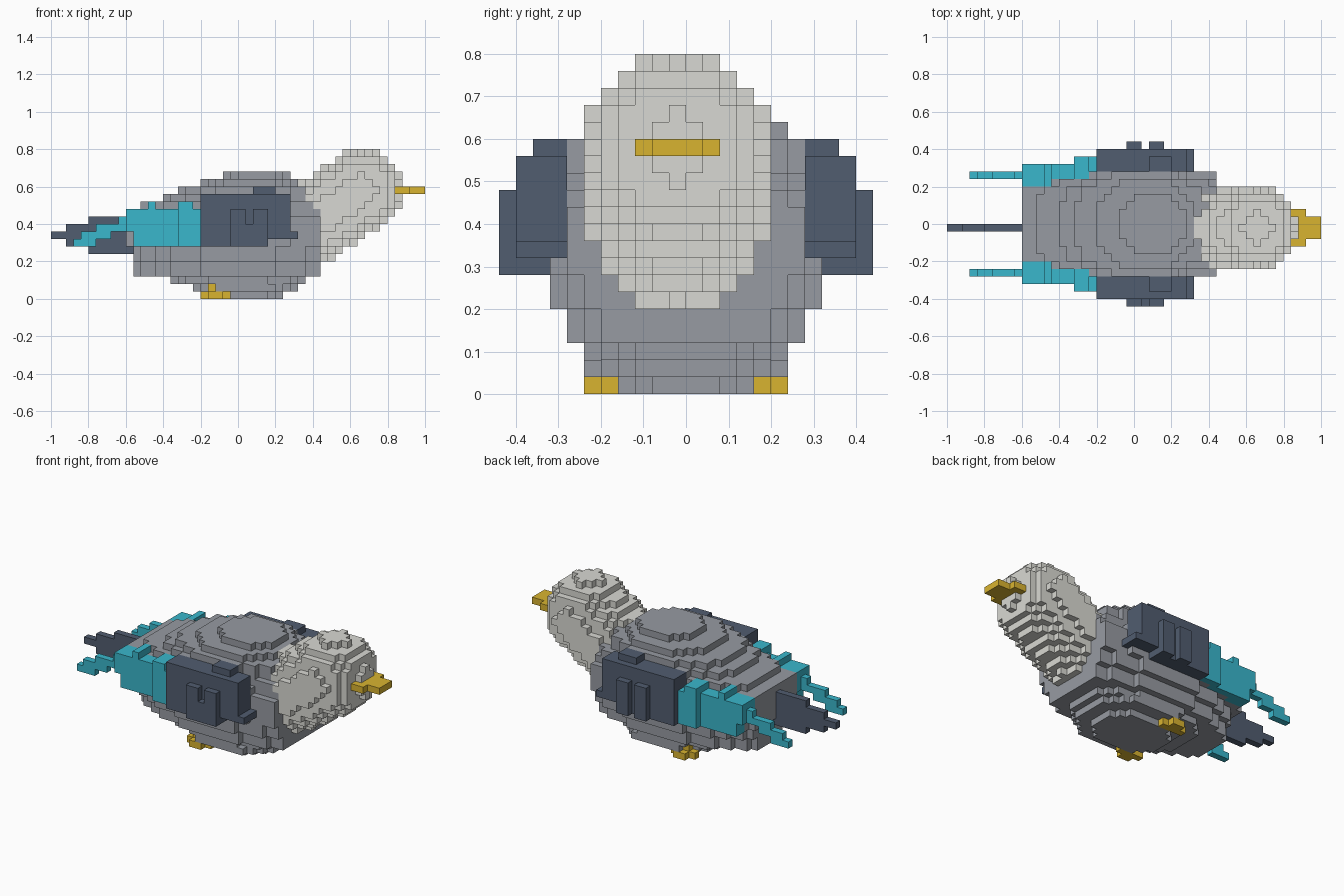
import bpy, bmesh
from mathutils import Vector

V = 0.04  # block size

cube = bpy.data.objects.get("Cube")
if cube:
    bpy.data.objects.remove(cube, do_unlink=True)


def srgb(r, g, b):
    lin = [(c / 255 / 12.92 if c < 10 else ((c / 255 + 0.055) / 1.055) ** 2.4) for c in (r, g, b)]
    return (*lin, 1.0)


def material(name, color):
    m = bpy.data.materials.new(name)
    m.use_nodes = True
    m.diffuse_color = color
    bsdf = next(n for n in m.node_tree.nodes if n.type == 'BSDF_PRINCIPLED')
    bsdf.inputs["Base Color"].default_value = color
    bsdf.inputs["Roughness"].default_value = 0.8
    return m


grey = material("body grey", srgb(151, 155, 162))
light = material("pale grey", srgb(217, 217, 211))
slate = material("dark slate", srgb(81, 93, 112))
teal = material("teal", srgb(58, 183, 204))
yellow = material("ochre yellow", srgb(217, 180, 48))

cells = {}  # (i, j, k) -> part name; later parts replace earlier ones


def box(part, i0, i1, j0, j1, k0, k1):
    """Fill an inclusive range of blocks."""
    for i in range(i0, i1 + 1):
        for j in range(j0, j1 + 1):
            for k in range(k0, k1 + 1):
                cells[i, j, k] = part


def pair(name, i0, i1, j0, j1, k0, k1):
    """Fill blocks on the left (+y) and mirrored on the right (-y)."""
    box("left_" + name, i0, i1, j0, j1, k0, k1)
    box("right_" + name, i0, i1, -1 - j1, -1 - j0, k0, k1)


# Teal wing feathers, with a thin stepped tip
pair("wing_feathers", -14, -6, 5, 7, 7, 11)
pair("wing_feathers", -15, -15, 5, 7, 9, 11)
pair("wing_feathers", -12, -12, 5, 7, 12, 12)
pair("wing_feathers", -8, -7, 5, 8, 7, 12)
pair("wing_feathers", -6, -6, 8, 8, 7, 11)
for i0, i1, k0, k1 in ((-16, -16, 9, 10), (-18, -17, 9, 9), (-19, -18, 8, 9),
                       (-21, -19, 8, 8), (-22, -20, 7, 7)):
    pair("wing_feathers", i0, i1, 6, 6, k0, k1)

# Tail fin
box("tail", -20, -15, -1, -1, 6, 10)
box("tail", -23, -21, -1, -1, 7, 9)
box("tail", -25, -24, -1, -1, 8, 8)

# Head and neck: a sphere swept down into the breast
head, breast, radius = Vector((16.5, -0.5, 14.5)), Vector((8, -0.5, 9)), 5.43
axis = breast - head
for i in range(2, 23):
    for j in range(-7, 7):
        for k in range(3, 21):
            p = Vector((i + 0.5, j + 0.5, k + 0.5))
            t = min(1, max(0, (p - head).dot(axis) / axis.length_squared))
            if (p - head - axis * t).length < radius:
                cells[i, j, k] = "head_and_neck"

# Body: one oval slice per layer, cut flat at its ends
# (back end, front end, half width, oval centre, oval half length, roundness)
slices = [(-5, 6, 4, 0.5, 5.5, 2.6), (-6, 8, 6, 1, 7, 2.6), (-9, 9, 6, 0, 9, 2.4)]
slices += [(-14, 11, 7, 0, 14.5, 2)] * 2
slices += [(-14, 11, 8, 0, 15.5, 2)] * 2
slices += [(-15, 11, 8, 0, 19, 2)] * 4
slices += [(-15, 11, 7, 0, 19, 2), (-13, 11, 7, 0, 16, 2),
           (-10, 10, 7, 0, 10.3, 2.4), (-8, 10, 7, 1, 9, 2.4),
           (-5, 8, 6, 1.5, 6.5, 2.4), (-2, 7, 4, 2.5, 4.5, 2.6)]
for k, (x0, x1, half, cx, rx, power) in enumerate(slices):
    for i in range(x0, x1):
        for j in range(-half, half):
            if abs((i + 0.5 - cx) / rx) ** power + abs((j + 0.5) / half) ** power < 1:
                cells[i, j, k] = "body"

# Slate wings
pair("wing", -5, 6, 7, 9, 8, 13)
pair("wing", -5, 3, 7, 9, 7, 7)
pair("wing", 2, 4, 7, 8, 14, 14)
pair("wing", 7, 7, 7, 9, 8, 8)
pair("wing", -1, 0, 10, 10, 7, 11)
pair("wing", 2, 3, 10, 10, 7, 11)
box("right_wing", 1, 1, -11, -11, 7, 9)

# Beak
box("beak", 21, 22, -3, 1, 14, 14)
box("beak", 23, 24, -2, 0, 14, 14)

# Feet
pair("foot", -5, -2, 4, 4, 0, 0)
pair("foot", -4, -3, 5, 5, 0, 0)
pair("foot", -4, -4, 4, 4, 1, 1)

colors = {"body": grey, "head_and_neck": light, "tail": slate, "beak": yellow}
for side in ("left_", "right_"):
    colors.update({side + "wing": slate, side + "wing_feathers": teal, side + "foot": yellow})

# Skin each part with the block faces that are open to the air
for part, mat in colors.items():
    bm = bmesh.new()
    verts = {}
    for cell in [c for c, name in cells.items() if name == part]:
        for a in range(3):
            for s in (0, 1):
                near = list(cell)
                near[a] += 2 * s - 1
                if tuple(near) in cells:
                    continue
                ring = ((0, 0), (1, 0), (1, 1), (0, 1))
                face = []
                for u, w in (ring if s else ring[::-1]):
                    c = list(cell)
                    c[a] += s
                    c[(a + 1) % 3] += u
                    c[(a + 2) % 3] += w
                    key = tuple(c)
                    if key not in verts:
                        verts[key] = bm.verts.new(Vector(key) * V)
                    face.append(verts[key])
                bm.faces.new(face)
    mesh = bpy.data.meshes.new(part)
    bm.to_mesh(mesh)
    bm.free()
    mesh.materials.append(mat)
    obj = bpy.data.objects.new(part, mesh)
    bpy.context.collection.objects.link(obj)
